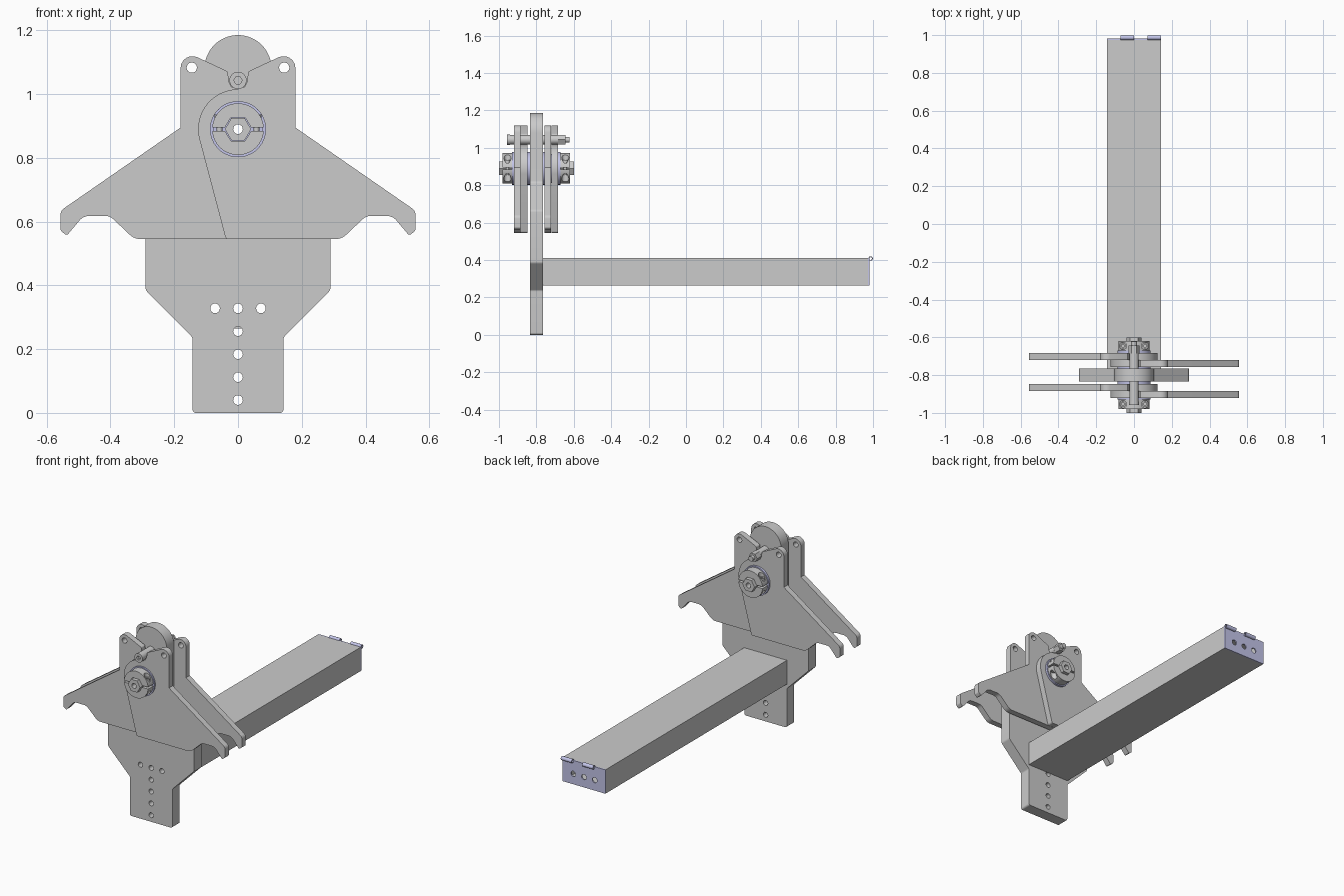
import bpy, bmesh
from math import sin, cos, pi, radians
from mathutils import Vector

if "Cube" in bpy.data.objects:
    bpy.data.objects.remove(bpy.data.objects["Cube"])

blue = bpy.data.materials.new("blue_metal")
blue.diffuse_color = (0.55, 0.56, 0.82, 1)
blue.use_nodes = True
blue.node_tree.nodes["Principled BSDF"].inputs["Base Color"].default_value = blue.diffuse_color
ZA = 0.89          # axle height
YM = -0.80         # mid-plane of the main plate


def arc(cx, cy, r, a0, a1, n=24):
    return [(cx + r * cos(radians(a0 + (a1 - a0) * i / n)),
             cy + r * sin(radians(a0 + (a1 - a0) * i / n))) for i in range(n + 1)]


def circle(cx, cy, r, n=32):
    return arc(cx, cy, r, 0, 360, n)[:-1]


def rounded(pts, n=6):
    """Outline from (x, z, radius) corners; a missing radius keeps the corner sharp."""
    out = []
    for i, p in enumerate(pts):
        if len(p) < 3 or p[2] == 0:
            out.append(p[:2])
            continue
        c = Vector(p[:2])
        u = (Vector(pts[i - 1][:2]) - c).normalized()
        v = (Vector(pts[(i + 1) % len(pts)][:2]) - c).normalized()
        half = u.angle(v) / 2
        center = c + (u + v).normalized() * p[2] / sin(half)
        t = p[2] * cos(half) / sin(half)
        s, e = c + u * t - center, c + v * t - center
        for k in range(n + 1):
            out.append(tuple(center + s.slerp(e, k / n).normalized() * p[2]))
    return out


def prism(name, outer, holes, a, b, axis="Y", mat=None):
    """Extrude a filled outline with holes from a to b along an axis."""
    cu = bpy.data.curves.new(name, "CURVE")
    cu.dimensions, cu.fill_mode = "2D", "BOTH"
    cu.extrude = abs(b - a) / 2
    for loop in [outer] + holes:
        sp = cu.splines.new("POLY")
        sp.points.add(len(loop) - 1)
        for pt, co in zip(sp.points, loop):
            pt.co = (co[0], co[1], 0, 1)
        sp.use_cyclic_u = True
    tmp = bpy.data.objects.new(name + "_curve", cu)
    me = bpy.data.meshes.new_from_object(tmp)
    bpy.data.objects.remove(tmp)
    bm = bmesh.new()
    bm.from_mesh(me)
    for v in bm.verts:
        x, y, w = v.co.x, v.co.y, v.co.z + (a + b) / 2
        v.co = {"Y": (x, w, y), "X": (w, x, y), "Z": (x, y, w)}[axis]
    bmesh.ops.remove_doubles(bm, verts=bm.verts, dist=1e-5)
    bmesh.ops.recalc_face_normals(bm, faces=bm.faces)
    bm.to_mesh(me)
    bm.free()
    me.materials.clear()
    if mat:
        me.materials.append(mat)
    ob = bpy.data.objects.new(name, me)
    bpy.context.collection.objects.link(ob)
    return ob


def mirror(loop):
    return [(-x, z) for x, z in loop]


# Main vertical plate with adjustment holes
half = [(0.143, 0, 0.012), (0.143, 0.237, 0.015), (0.29, 0.385, 0.02),
        (0.29, 0.665, 0.02), (0.105, 0.815, 0.02)]
left = [(-p[0],) + p[1:] for p in reversed(half)]
outline = rounded(half + arc(0, 1.08, 0.105, 0, 180, 32) + left)
holes = [circle(0, 0.04 + 0.072 * i, 0.015) for i in range(5)]
holes += [circle(s * 0.072, 0.328, 0.015) for s in (-1, 1)]
prism("main_plate", outline, holes + [circle(0, ZA, 0.078)], -0.835, -0.765)

# Four hooked side plates, alternating right and left
jaw = rounded([(-0.038, 0.545, 0.012), (0.325, 0.545, 0.05), (0.402, 0.618, 0.04),
               (0.485, 0.618, 0.04), (0.537, 0.556, 0.008), (0.557, 0.572, 0.012),
               (0.557, 0.634, 0.025), (0.18, 0.895), (0.18, 1.14, 0.037),
               (0.032, 1.071, 0.012), (0.029, 1.04), (0.02, 1.022)]
              + arc(0, ZA, 0.125, 90, 194, 30))
jaw_holes = [circle(0.145, 1.083, 0.016), circle(0, ZA, 0.078)]
for name, y, flip in (("front_right_jaw", -0.92, 0), ("front_left_jaw", -0.884, 1),
                      ("rear_right_jaw", -0.757, 0), ("rear_left_jaw", -0.72, 1)):
    f = mirror if flip else list
    prism(name, f(jaw), [f(h) for h in jaw_holes], y, y + 0.036)

# Hex axle with a through bore, bearing sleeve and washers
hexagon = circle(0, ZA, 0.041, 6)
prism("hex_axle", hexagon, [circle(0, ZA, 0.015)], -1.0, -0.6)
prism("bearing_sleeve", circle(0, ZA, 0.0775, 48), [hexagon], -0.924, -0.676, mat=blue)
for i, (y0, y1) in enumerate(((-0.929, -0.92), (-0.848, -0.835),
                              (-0.765, -0.757), (-0.684, -0.671))):
    prism(f"washer_{i}", circle(0, ZA, 0.088, 48), [circle(0, ZA, 0.0776, 48)],
          y0, y1, mat=blue)

# Split clamp collars with screws in counterbores
upper = arc(0, 0, 0.081, 4, 176, 28) + [(-0.041, 0.0055), (-0.022, 0.037),
                                        (0.022, 0.037), (0.041, 0.0055)]
for end, y0, y1 in (("front", -0.98, -0.929), ("rear", -0.671, -0.62)):
    ym = (y0 + y1) / 2
    for part, s in (("upper", 1), ("lower", -1)):
        collar = prism(f"{end}_{part}_collar", [(x, ZA + s * z) for x, z in upper], [], y0, y1)
        for sx in (-1, 1):
            z0, z1 = sorted((ZA + s * 0.028, ZA + s * 0.1))
            cutter = prism("counterbore_cutter", circle(sx * 0.058, ym, 0.019), [], z0, z1, "Z")
            cutter.hide_render = True
            mod = collar.modifiers.new("counterbore", "BOOLEAN")
            mod.operation, mod.object, mod.solver = "DIFFERENCE", cutter, "EXACT"
            bpy.context.view_layer.objects.active = collar
            bpy.ops.object.modifier_apply(modifier=mod.name)
            bpy.data.objects.remove(cutter)
    for sx in (-1, 1):
        prism(f"{end}_collar_screw", circle(sx * 0.058, ym, 0.009), [],
              ZA - 0.035, ZA + 0.03, "Z")
        prism(f"{end}_screw_head", circle(sx * 0.058, ym, 0.015),
              [circle(sx * 0.058, ym, 0.008, 6)], ZA + 0.03, ZA + 0.046, "Z")

# Stop bolt through the jaws
ZP = 1.043
prism("stop_bolt_head", circle(0, ZP, 0.027), [circle(0, ZP, 0.013, 6)], -0.957, -0.94)
prism("stop_bolt_body", circle(0, ZP, 0.025), [], -0.94, -0.685)
prism("stop_bolt_nut", circle(0, ZP, 0.028, 6), [], -0.685, -0.643)
prism("stop_bolt_tip", circle(0, ZP, 0.015), [], -0.643, -0.622)


# Hollow box beam, end door and hinge knuckles
def rect(x, z0, z1):
    return [(-x, z0), (x, z0), (x, z1), (-x, z1)]


prism("box_beam", rect(0.144, 0.265, 0.41), [rect(0.136, 0.273, 0.402)], -0.765, 0.973)
prism("end_door", rect(0.144, 0.265, 0.41),
      [circle(x, 0.328, 0.016) for x in (-0.072, 0, 0.072)], 0.973, 0.981, mat=blue)
for x in (-0.072, 0.072):
    prism("hinge_knuckle", circle(0.987, 0.408, 0.012, 24), [circle(0.987, 0.408, 0.007, 24)],
          x, x + 0.072, "X", blue)

for ob in bpy.context.collection.objects:
    ob.select_set(True)
    bpy.context.view_layer.objects.active = ob
bpy.ops.object.shade_smooth_by_angle(angle=radians(30))
